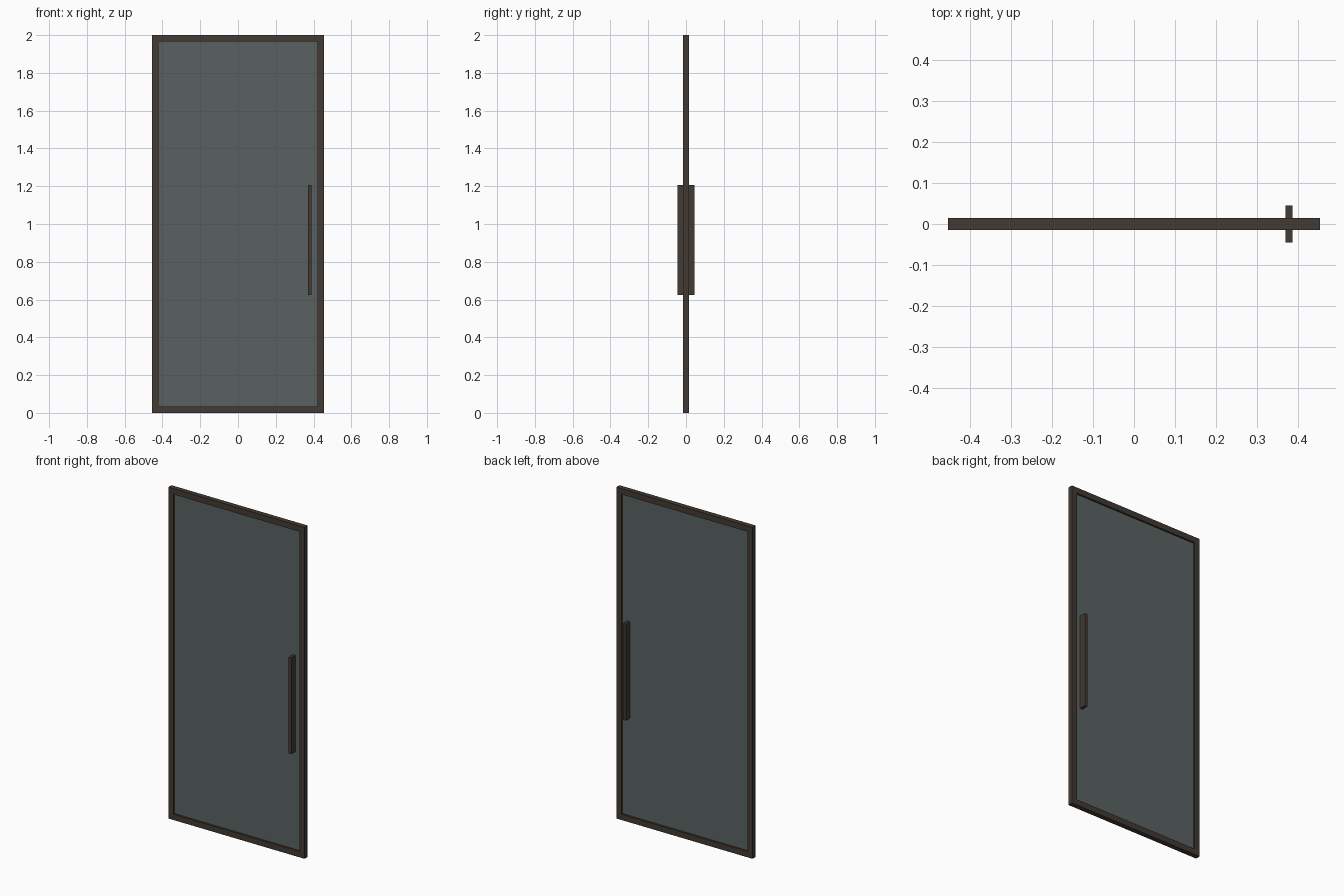
import bpy

if "Cube" in bpy.data.objects:
    bpy.data.objects.remove(bpy.data.objects["Cube"])

W, H, T, F = 0.455, 2.0, 0.015, 0.035   # half width, height, half depth, frame face width
G = 0.004                                # half glass thickness


def material(name, color):
    m = bpy.data.materials.new(name)
    m.diffuse_color = color
    m.use_nodes = True
    m.node_tree.nodes["Principled BSDF"].inputs["Base Color"].default_value = m.diffuse_color
    return m


bronze = material("dark_bronze", (0.055, 0.042, 0.033, 1))
tint = material("tinted_glass", (0.10, 0.12, 0.12, 0.7))


def box(name, lo, hi, mat):
    """Box spanning two opposite corners."""
    centre = [(a + b) / 2 for a, b in zip(lo, hi)]
    bpy.ops.mesh.primitive_cube_add(size=1, location=centre)
    o = bpy.context.object
    o.name = name
    o.scale = [b - a for a, b in zip(lo, hi)]
    bpy.ops.object.transform_apply(location=False, rotation=False, scale=True)
    o.data.materials.append(mat)
    return o


# Frame: full-height stiles with rails between
box("left_stile", (-W, -T, 0), (-W + F, T, H), bronze)
box("right_stile", (W - F, -T, 0), (W, T, H), bronze)
box("bottom_rail", (-W + F, -T, 0), (W - F, T, F), bronze)
box("top_rail", (-W + F, -T, H - F), (W - F, T, H), bronze)

# Recessed glass pane
box("glass_pane", (-W + F, -G, F), (W - F, G, H - F), tint)

# Pull bars on both faces of the glass
box("front_handle", (0.370, -0.045, 0.625), (0.388, -G, 1.207), bronze)
box("back_handle", (0.370, G, 0.625), (0.388, 0.045, 1.207), bronze)
